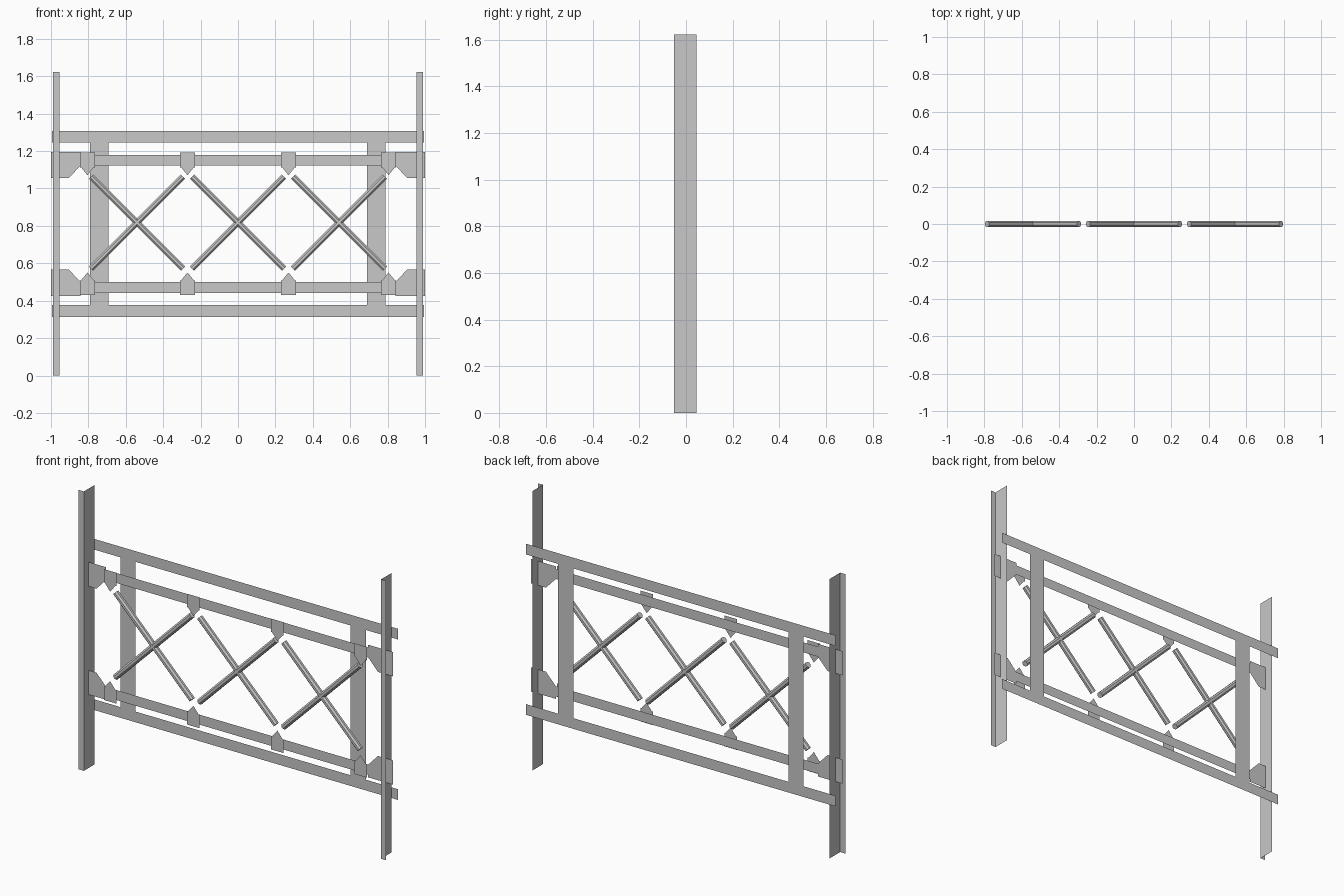
import bpy
import bmesh
from math import pi
from mathutils import Matrix

cube = bpy.data.objects.get("Cube")
if cube:
    bpy.data.objects.remove(cube, do_unlink=True)

# Single steel material
steel = bpy.data.materials.new("grey_steel")
steel.use_nodes = True
colour = (0.578, 0.578, 0.578, 1)
steel.diffuse_color = colour
steel.node_tree.nodes["Principled BSDF"].inputs["Base Color"].default_value = colour

MID = 0.811      # height of the horizontal symmetry line
BACK = 0.049     # plane of the outer frame
RAIL = -0.007    # plane of the inner rails and corner gussets
PLATE = -0.024   # plane of the node plates


def finish(name, bm):
    mesh = bpy.data.meshes.new(name)
    bm.to_mesh(mesh)
    bm.free()
    mesh.materials.append(steel)
    obj = bpy.data.objects.new(name, mesh)
    bpy.context.collection.objects.link(obj)


def sheet(name, outline, y):
    """Flat sheet in an upright plane, from (x, z) corners."""
    bm = bmesh.new()
    face = bm.faces.new([bm.verts.new((x, y, z)) for x, z in outline])
    face.normal_update()
    if face.normal.y > 0:
        face.normal_flip()
    finish(name, bm)


def strip(name, x0, x1, z0, z1, y):
    sheet(name, [(x0, z0), (x1, z0), (x1, z1), (x0, z1)], y)


def bar(name, x, lean):
    """Diagonal eight-sided bar centred between the rails."""
    bm = bmesh.new()
    turn = (Matrix.Translation((x, 0, 0.817)) @ Matrix.Rotation(lean * pi / 4, 4, 'Y')
            @ Matrix.Rotation(pi / 8, 4, 'Z'))
    bmesh.ops.create_cone(bm, cap_ends=True, segments=8, radius1=0.0175,
                          radius2=0.0175, depth=0.695, matrix=turn)
    finish(name, bm)


# Angle-section end posts: a deep web with a narrow outward front flange
for side, s in (("left", 1), ("right", -1)):
    bm = bmesh.new()
    section = [(0.988 * s, -0.051), (0.955 * s, -0.051), (0.955 * s, 0.046)]
    low = [bm.verts.new((x, y, 0)) for x, y in section]
    high = [bm.verts.new((x, y, 1.623)) for x, y in section]
    for i in range(2):
        bm.faces.new((low[i], low[i + 1], high[i + 1], high[i]))
    finish(side + "_post", bm)

# Outer frame uprights
strip("right_upright", -0.791, -0.692, MID - 0.435, MID + 0.435, BACK)
strip("left_upright", 0.69, 0.789, MID - 0.435, MID + 0.435, BACK)

# Rails, gussets and node plates, mirrored about the symmetry line
for level, v in (("upper", 1), ("lower", -1)):
    strip(level + "_outer_rail", -0.995, 0.994, MID + 0.435 * v, MID + 0.497 * v, BACK)
    strip(level + "_inner_rail", -0.842, 0.842, MID + 0.311 * v, MID + 0.369 * v, RAIL)

    # Corner gussets with a cut inner corner
    for side, s in (("left", 1), ("right", -1)):
        corner = [(1, 0.385), (0.842, 0.385), (0.842, 0.311), (0.905, 0.244), (1, 0.244)]
        sheet(f"{level}_{side}_gusset", [(s * x, MID + v * z) for x, z in corner], RAIL)

    # Node plates with a pointed tip towards the bracing
    node = [(-0.04, 0.38), (0.04, 0.38), (0.04, 0.302), (0.034, 0.302),
            (0, 0.26), (-0.034, 0.302), (-0.04, 0.302)]
    for i, x in enumerate((-0.805, -0.27, 0.27, 0.805)):
        sheet(f"{level}_node_plate_{i + 1}",
              [(x + dx, MID + v * z) for dx, z in node], PLATE)

# Crossed bracing bars, three bays
for i, x in enumerate((-0.54, 0, 0.54)):
    bar(f"rising_brace_{i + 1}", x, 1)
    bar(f"falling_brace_{i + 1}", x, -1)
